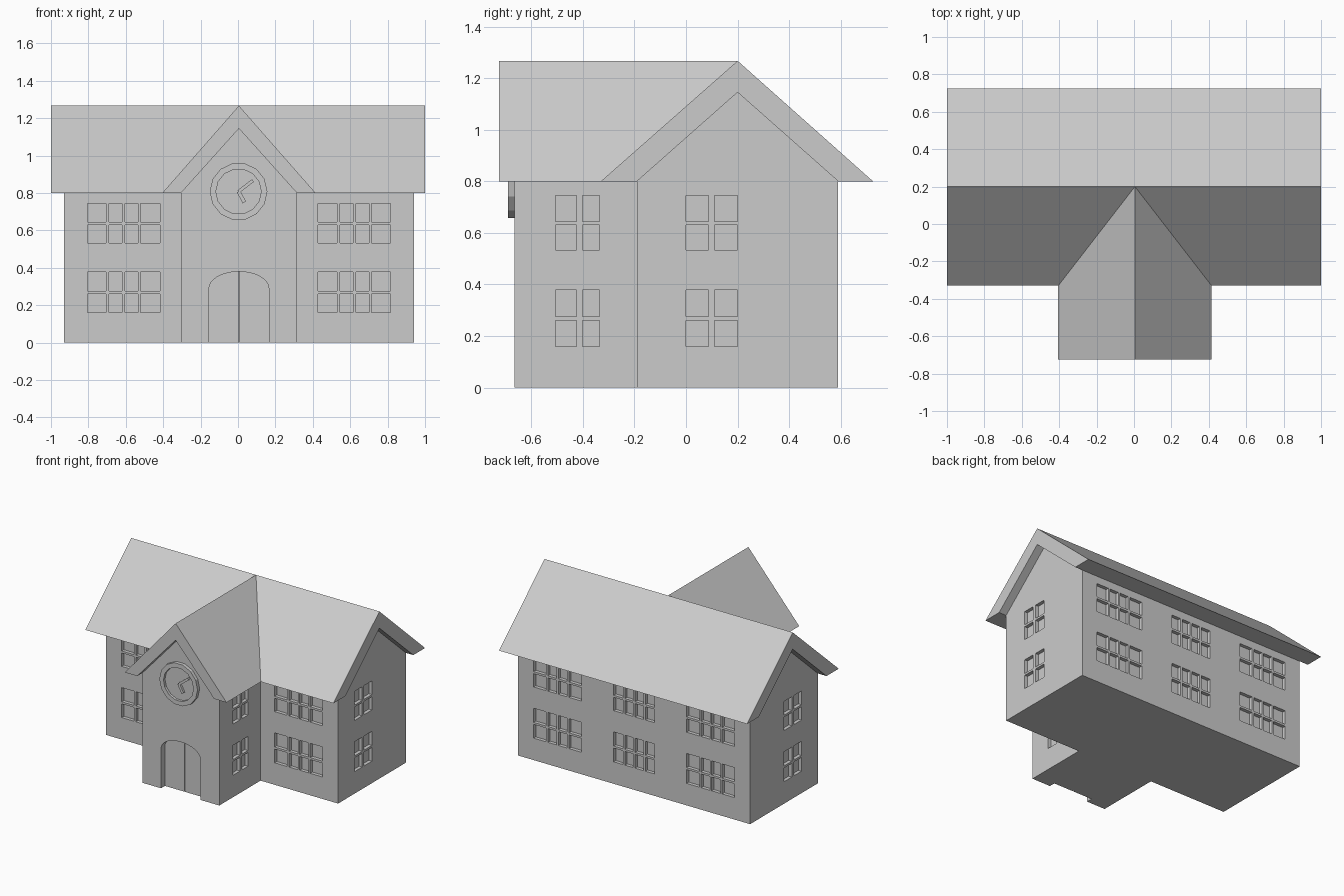
import bpy, bmesh, math

if "Cube" in bpy.data.objects:
    bpy.data.objects.remove(bpy.data.objects["Cube"])

CX = 0.005  # centre line of the entrance wing


def add_prism(bm, profile, axis, start, end):
    """Extrude a (u, z) profile along axis; end may be one value per point."""
    ends = end if isinstance(end, list) else [end] * len(profile)

    def place(u, d, z):
        return (d, u, z) if axis == 'x' else (u, d, z)
    a = [bm.verts.new(place(u, start, z)) for u, z in profile]
    b = [bm.verts.new(place(u, e, z)) for (u, z), e in zip(profile, ends)]
    faces = [bm.faces.new(a), bm.faces.new(b[::-1])]
    n = len(a)
    for i in range(n):
        j = (i + 1) % n
        faces.append(bm.faces.new((a[j], a[i], b[i], b[j])))
    bmesh.ops.recalc_face_normals(bm, faces=faces)


def build(name, prisms):
    bm = bmesh.new()
    for p in prisms:
        add_prism(bm, *p)
    mesh = bpy.data.meshes.new(name)
    bm.to_mesh(mesh)
    bm.free()
    obj = bpy.data.objects.new(name, mesh)
    bpy.context.collection.objects.link(obj)
    return obj


def carve(obj, prisms):
    """Cut the given prisms out of obj."""
    cutter = build(obj.name + "_cutter", prisms)
    cutter.hide_render = True
    mod = obj.modifiers.new("recesses", 'BOOLEAN')
    mod.operation, mod.solver, mod.object = 'DIFFERENCE', 'EXACT', cutter
    bpy.context.view_layer.objects.active = obj
    bpy.ops.object.modifier_apply(modifier=mod.name)
    bpy.data.objects.remove(cutter)


ROWS = [(0.16, 0.26), (0.275, 0.378), (0.533, 0.63), (0.645, 0.745)]
DEPTH = 0.025


def panes(columns, axis, wall):
    """Recess prisms for every pane column and row, centred on a wall plane."""
    return [([(u0, z0), (u1, z0), (u1, z1), (u0, z1)], axis, wall - DEPTH, wall + DEPTH)
            for u0, u1 in columns for z0, z1 in ROWS]


def gable(c, half, peak):
    return [(c - half, 0), (c + half, 0), (c + half, 0.8), (c, peak), (c - half, 0.8)]


# Main building with recessed window panes
main = build("main_building", [(gable(0.2, 0.39, 1.145), 'x', -0.93, 0.94)])
right_cols = [(0.428, 0.53), (0.545, 0.615), (0.63, 0.70), (0.715, 0.815)]
left_cols = [(2 * CX - b, 2 * CX - a) for a, b in right_cols]
mid_cols = [(-0.16, -0.085), (-0.07, -0.003), (0.013, 0.08), (0.095, 0.17)]
end_cols = [(0.0, 0.087), (0.11, 0.2)]
carve(main, panes(left_cols + right_cols, 'y', -0.19)
      + panes(left_cols + mid_cols + right_cols, 'y', 0.59)
      + panes(end_cols, 'x', -0.93) + panes(end_cols, 'x', 0.94))

# Entrance wing with side windows and arched doorway
wing = build("entrance_wing", [(gable(CX, 0.31, 1.145), 'y', -0.665,
                                [-0.19, -0.19, -0.19, 0.2, -0.19])])


def arch(a0, a1, n):
    return [(CX + 0.16 * math.cos(a0 + (a1 - a0) * i / n),
             0.29 + 0.09 * math.sin(a0 + (a1 - a0) * i / n)) for i in range(n + 1)]


wing_cols = [(-0.505, -0.425), (-0.402, -0.335)]
doorway = [(CX - 0.16, -0.1), (CX + 0.16, -0.1)] + arch(0, math.pi, 16)
carve(wing, panes(wing_cols, 'x', CX - 0.31) + panes(wing_cols, 'x', CX + 0.31)
      + [(doorway, 'y', -0.7, -0.608)])

# Pair of door leaves with a narrow gap
for side, s in (("left", -1), ("right", 1)):
    curve = arch(0 if s > 0 else math.pi, math.pi / 2, 8)[:-1]
    leaf = [(CX + s * 0.003, 0), (CX + s * 0.16, 0)] + curve + [(CX + s * 0.003, 0.38)]
    build("door_" + side, [(leaf, 'y', -0.62, -0.606)])


# Roofs: chevron sections with flat soffits
def chevron(c, left, right, half):
    return [(left, 0.8), (c, 1.267), (right, 0.8),
            (c + half, 0.8), (c, 1.145), (c - half, 0.8)]


build("main_roof", [(chevron(0.2, -0.33, 0.725, 0.39), 'x', -1.0, 1.0)])
build("entrance_roof", [(chevron(CX, -0.405, 0.415, 0.31), 'y', -0.725,
                         [-0.33, 0.2, -0.33, -0.19, 0.2, -0.19])])


# Clock: raised rim, sunken face and two hands
def disc(r):
    return [(CX - 0.002 + r * math.cos(math.tau * i / 14),
             0.808 + r * math.sin(math.tau * i / 14)) for i in range(14)]


clock = build("clock", [(disc(0.154), 'y', -0.69, -0.66)])
carve(clock, [(disc(0.121), 'y', -0.72, -0.672)])


def hand(name, tip, width):
    x, z = 0.003, 0.808
    dx, dz = tip[0] - x, tip[1] - z
    k = width / 2 / math.hypot(dx, dz)
    px, pz = -dz * k, dx * k
    build(name, [([(x - px, z - pz), (tip[0] - px, tip[1] - pz),
                   (tip[0] + px, tip[1] + pz), (x + px, z + pz)], 'y', -0.687, -0.67)])


hand("minute_hand", (0.08, 0.867), 0.017)
hand("hour_hand", (0.034, 0.75), 0.02)
